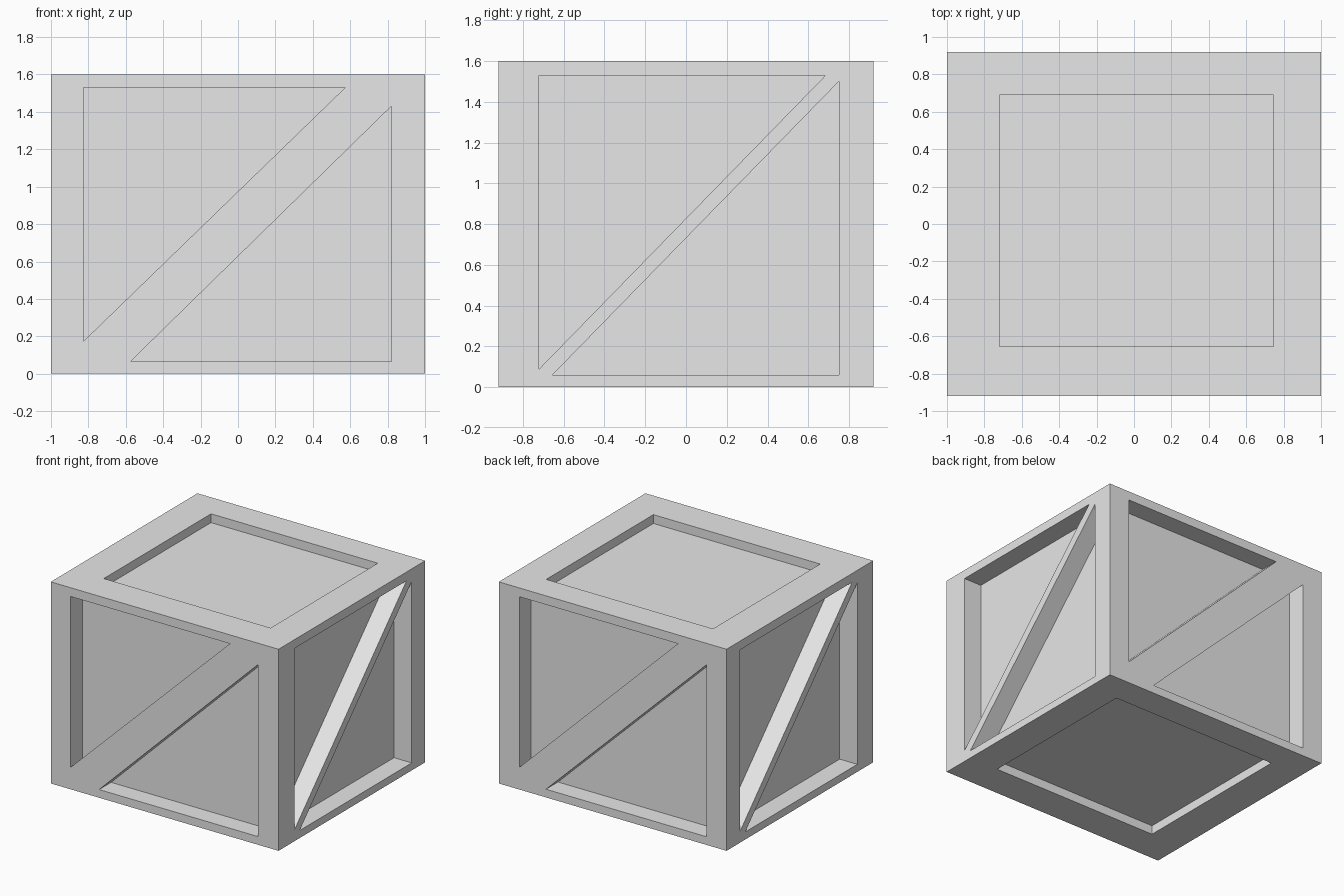
import bpy
import bmesh
from mathutils import Vector

if "Cube" in bpy.data.objects:
    bpy.data.objects.remove(bpy.data.objects["Cube"], do_unlink=True)

HALF_X, HALF_Y, HEIGHT = 1.0, 0.92, 1.6
DEPTH_X, DEPTH_Y, DEPTH_Z = 0.155, 0.15, 0.07
LIP = 0.05  # how far cutters stick out of the crate

grey = bpy.data.materials.new("light_grey")
grey.use_nodes = True
grey.diffuse_color = (0.8, 0.8, 0.8, 1)
grey.node_tree.nodes["Principled BSDF"].inputs["Base Color"].default_value = grey.diffuse_color


def make_object(name, bm):
    bmesh.ops.recalc_face_normals(bm, faces=bm.faces)
    mesh = bpy.data.meshes.new(name)
    bm.to_mesh(mesh)
    bm.free()
    mesh.materials.append(grey)
    obj = bpy.data.objects.new(name, mesh)
    bpy.context.collection.objects.link(obj)
    return obj


def add_prism(bm, outline, axis, start, end):
    """Extrude a flat outline along one axis, from start to end."""
    def place(point, level):
        co = list(point)
        co.insert(axis, level)
        return bm.verts.new(co)
    face = bm.faces.new([place(p, start) for p in outline])
    grown = bmesh.ops.extrude_face_region(bm, geom=[face])
    shift = Vector((0, 0, 0))
    shift[axis] = end - start
    moved = [v for v in grown["geom"] if isinstance(v, bmesh.types.BMVert)]
    bmesh.ops.translate(bm, verts=moved, vec=shift)


def rectangle(x0, x1, y0, y1):
    return [(x0, y0), (x1, y0), (x1, y1), (x0, y1)]


# Solid crate block
bm = bmesh.new()
add_prism(bm, rectangle(-HALF_X, HALF_X, -HALF_Y, HALF_Y), 2, 0, HEIGHT)
crate = make_object("crate", bm)

# Recesses: two triangles on each wall, leaving a diagonal brace
bm = bmesh.new()
wall_triangles = [
    # axis, side, depth, half size, upper triangle, lower triangle
    (1, -1, DEPTH_Y, HALF_Y, [(-0.825, 0.175), (-0.825, 1.53), (0.573, 1.53)],
     [(-0.575, 0.065), (0.82, 0.065), (0.82, 1.43)]),
    (1, 1, DEPTH_Y, HALF_Y, [(0.82, 0.175), (0.82, 1.53), (-0.573, 1.53)],
     [(0.585, 0.065), (-0.825, 0.065), (-0.825, 1.43)]),
    (0, 1, DEPTH_X, HALF_X, [(-0.72, 0.09), (-0.72, 1.53), (0.685, 1.53)],
     [(-0.655, 0.06), (0.75, 0.06), (0.75, 1.5)]),
    (0, -1, DEPTH_X, HALF_X, [(0.75, 0.09), (0.75, 1.53), (-0.655, 1.53)],
     [(0.685, 0.06), (-0.72, 0.06), (-0.72, 1.5)]),
]
for axis, side, depth, half, *triangles in wall_triangles:
    for outline in triangles:
        add_prism(bm, outline, axis, side * (half - depth), side * (half + LIP))

# Shallow rectangular recesses in the lid and the base
panel = rectangle(-0.72, 0.745, -0.655, 0.69)
add_prism(bm, panel, 2, HEIGHT - DEPTH_Z, HEIGHT + LIP)
add_prism(bm, panel, 2, -LIP, DEPTH_Z)
cutter = make_object("recess_cutter", bm)
cutter.hide_render = True

# Cut the recesses and keep only the finished crate
cut = crate.modifiers.new("recesses", "BOOLEAN")
cut.object = cutter
cut.operation = "DIFFERENCE"
cut.solver = "EXACT"
bpy.context.view_layer.objects.active = crate
bpy.ops.object.modifier_apply(modifier=cut.name)
bpy.data.objects.remove(cutter, do_unlink=True)
